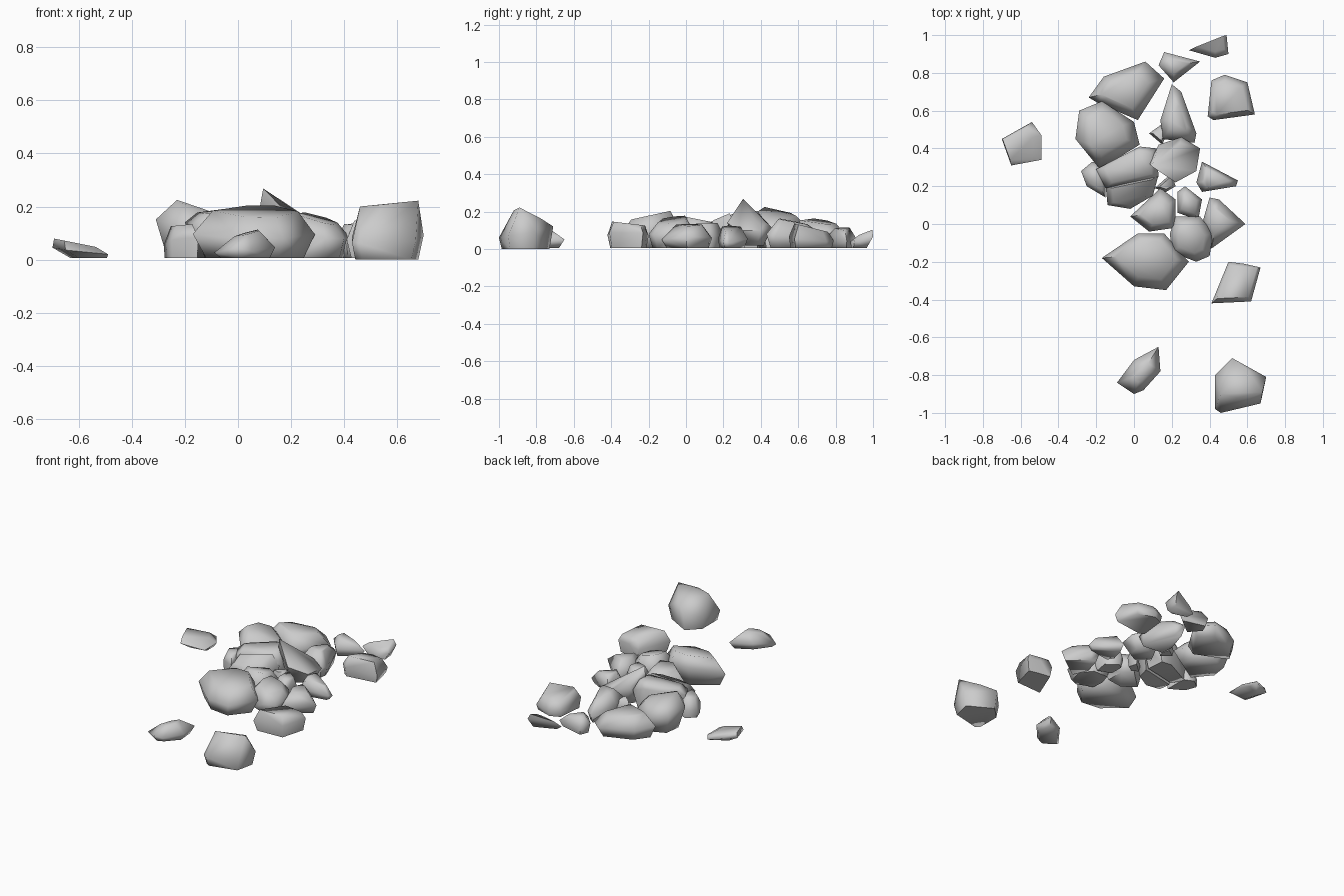
import bpy, bmesh, math, random

if "Cube" in bpy.data.objects:
    bpy.data.objects.remove(bpy.data.objects["Cube"])
random.seed(4)


def rock(name, outline, top, slope=(0, 0), base=0.005, mid=0.5, foot=0.82, cap=0.62, lean=(0, 0), peaks=()):
    """Faceted boulder: hull of a foot ring, a widest ring (the plan outline), a tilted cap ring and peaks."""
    cx = sum(p[0] for p in outline) / len(outline)
    cy = sum(p[1] for p in outline) / len(outline)
    rings = [(foot, 0, -1), (1, mid, 0)] + ([(cap, 1, 1)] if cap else [])
    bm = bmesh.new()
    for x, y in outline:
        dx, dy = x - cx, y - cy
        for s, f, l in rings:
            px, py = cx + dx * s + lean[0] * l, cy + dy * s + lean[1] * l
            zt = max(base + 0.03, top + slope[0] * (px - cx) + slope[1] * (py - cy))
            z = base + f * (zt - base)
            if f == mid:
                z += random.uniform(-0.12, 0.12) * (zt - base)
            bm.verts.new((px, py, z))
    for p in peaks:
        bm.verts.new(p)
    res = bmesh.ops.convex_hull(bm, input=bm.verts)
    junk = {e for e in res["geom_interior"] + res["geom_unused"] if isinstance(e, bmesh.types.BMVert)}
    bmesh.ops.delete(bm, geom=list(junk), context='VERTS')
    bmesh.ops.dissolve_limit(bm, angle_limit=math.radians(4), verts=bm.verts, edges=bm.edges)
    bmesh.ops.recalc_face_normals(bm, faces=bm.faces)
    me = bpy.data.meshes.new(name)
    bm.to_mesh(me)
    bm.free()
    ob = bpy.data.objects.new(name, me)
    bpy.context.collection.objects.link(ob)
    bpy.ops.object.select_all(action='DESELECT')
    ob.select_set(True)
    bpy.context.view_layer.objects.active = ob
    bpy.ops.object.shade_smooth_by_angle(angle=math.radians(75))


# Back of the pile
rock("back_boulder", [(-.24, .67), (-.16, .78), (.06, .86), (.16, .77), (.02, .55), (-.19, .64)],
     .15, (-.1, -.08), mid=.55)
rock("left_boulder", [(-.31, .45), (-.29, .6), (-.17, .65), (0, .54), (.03, .42), (-.18, .29)],
     .18, (-.2, -.05), mid=.6, foot=.72, peaks=[(-.23, .42, .225)])
rock("left_chip", [(-.28, .28), (-.22, .33), (-.15, .3), (-.15, .14), (-.25, .2)], .13, (.1, 0), foot=.95)
rock("long_wedge", [(.2, .74), (.25, .7), (.33, .48), (.32, .43), (.15, .45), (.14, .55)],
     .15, (-.05, -.2), cap=.5)

# Middle of the pile
rock("upper_slab", [(-.2, .29), (.03, .41), (.12, .4), (.13, .25), (-.15, .19)],
     .19, (.08, .1), mid=.72, foot=.8, cap=.75)
rock("lower_slab", [(-.15, .2), (.13, .26), (.1, .15), (-.02, .08), (-.14, .1)],
     .15, (.1, .4), mid=.6, cap=.75)
rock("peak_slab", [(.08, .32), (.13, .42), (.25, .46), (.35, .4), (.33, .28), (.22, .22)],
     .15, (-.35, 0), base=.02, mid=.82, foot=.6, cap=.7, peaks=[(.095, .305, .268)])
rock("right_wedge", [(.33, .22), (.36, .33), (.55, .23), (.54, .2), (.36, .17)], .11, (-.25, 0), mid=.4)
rock("small_shard", [(.11, .19), (.2, .27), (.22, .2), (.17, .17)], .11)
rock("tiny_shard", [(.08, .48), (.15, .53), (.17, .47), (.15, .42)], .1)
rock("middle_stone", [(-.02, .04), (.14, .19), (.22, .13), (.22, -.02), (.08, -.04)], .16, (0, -.2))
rock("inner_stone", [(.23, .17), (.27, .2), (.36, .13), (.34, .02), (.23, .06)], .14)
rock("side_stone", [(.4, .14), (.45, .13), (.59, 0), (.41, -.13), (.36, 0)], .13, (-.1, 0), mid=.45, cap=.5)

# Front of the pile
rock("front_boulder", [(-.17, -.18), (.02, -.05), (.16, -.05), (.29, -.2), (.17, -.35), (0, -.33)],
     .18, (0, .22), mid=.58, foot=.8, cap=.7, lean=(0, .01))
rock("front_stone", [(.19, -.05), (.22, .04), (.35, .04), (.42, -.05), (.4, -.17), (.33, -.2), (.2, -.15)],
     .155, (-.25, .15), mid=.55)

# Scattered stones
rock("right_block", [(.41, -.42), (.5, -.2), (.58, -.21), (.67, -.23), (.62, -.41)], .135, (0, -.12),
     mid=.6, foot=.88, cap=.8)
rock("back_right_block", [(.39, .57), (.41, .76), (.48, .79), (.6, .75), (.64, .58), (.42, .55)],
     .115, (0, -.25), mid=.45, foot=.92, cap=.75)
rock("front_right_block", [(.43, -.98), (.43, -.8), (.52, -.71), (.7, -.81), (.67, -.95), (.46, -1)],
     .2, (.1, .1), base=0, mid=.45, foot=.88, cap=0,
     peaks=[(.68, -.89, .222), (.46, -.9, .2), (.55, -.92, .208), (.6, -.77, .16)])
rock("front_left_shard", [(-.09, -.84), (0, -.72), (.13, -.65), (.14, -.78), (.05, -.88), (0, -.9)],
     .1, (.2, .1), mid=.4, foot=.8, cap=.4)
rock("left_flake", [(-.7, .45), (-.54, .54), (-.49, .47), (-.49, .34), (-.65, .31)],
     .055, (-.2, 0), mid=.55, foot=.65, cap=.75, lean=(-.025, 0))
rock("back_shard", [(.13, .84), (.16, .91), (.35, .86), (.21, .75)], .11, (-.15, 0), mid=.55, cap=.5)
rock("far_flake", [(.29, .92), (.44, .98), (.49, 1), (.5, .9), (.43, .88)], .075, (.1, .4), mid=.7, foot=.7, cap=.7,
     lean=(0, .015))
